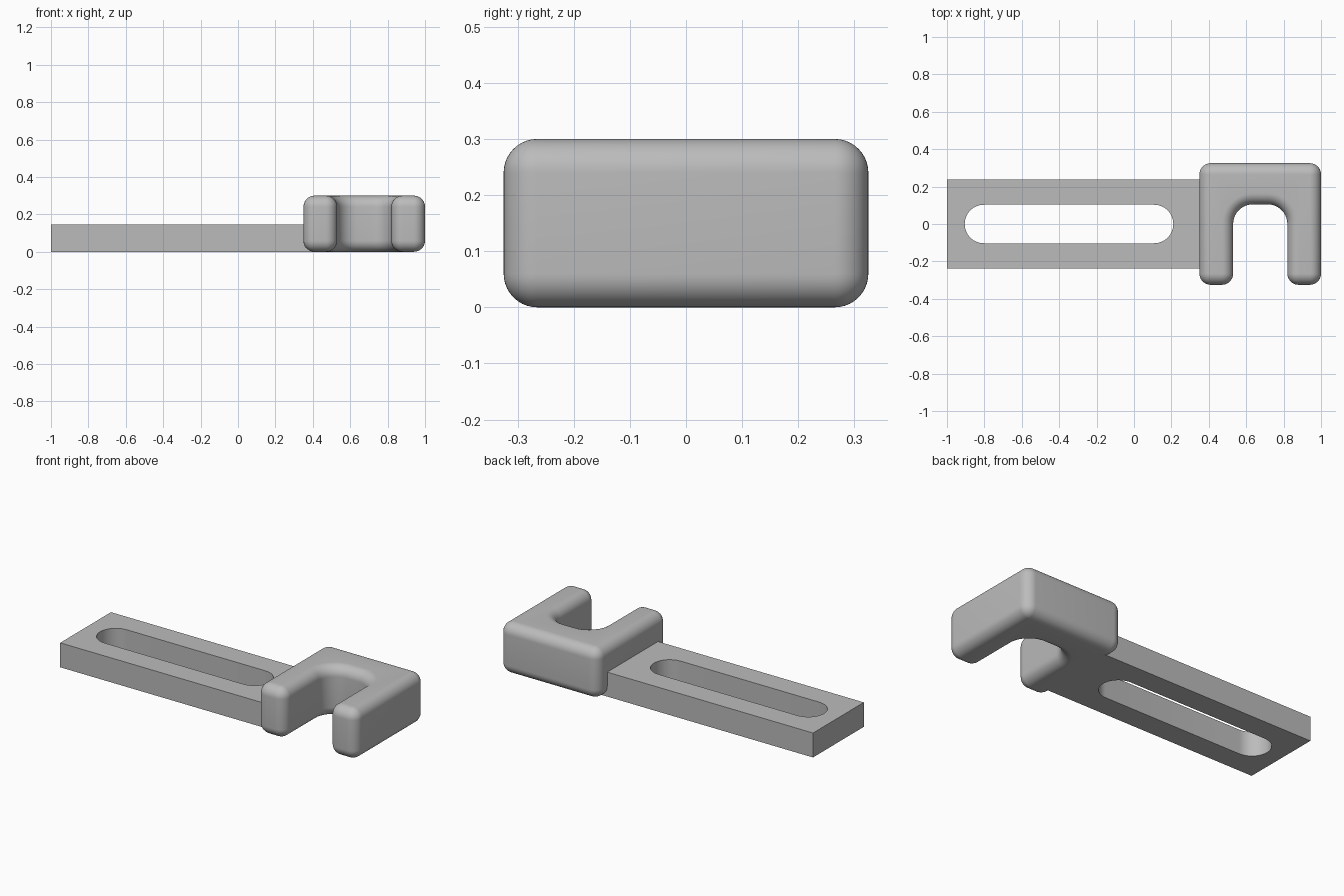
import bpy, bmesh, math
from mathutils import Vector

if "Cube" in bpy.data.objects:
    bpy.data.objects.remove(bpy.data.objects["Cube"], do_unlink=True)

grey = bpy.data.materials.new("plain grey")
grey.use_nodes = True
colour = (0.5, 0.5, 0.5, 1)
grey.diffuse_color = colour
grey.node_tree.nodes["Principled BSDF"].inputs["Base Color"].default_value = colour


def finish(obj):
    bpy.ops.object.select_all(action='DESELECT')
    obj.select_set(True)
    bpy.context.view_layer.objects.active = obj
    if obj.type == 'CURVE':
        bpy.ops.object.convert(target='MESH')
    bpy.ops.object.shade_smooth_by_angle(angle=math.radians(35))


# Slotted bar: rectangle with a round-ended slot, extruded
def slot_points(x0, x1, r, steps=24):
    pts = []
    for cx, start in ((x1 - r, -math.pi / 2), (x0 + r, math.pi / 2)):
        for i in range(steps + 1):
            a = start + math.pi * i / steps
            pts.append((cx + r * math.cos(a), r * math.sin(a)))
    return pts


HEIGHT = 0.145
curve = bpy.data.curves.new("slotted_bar", 'CURVE')
curve.dimensions = '2D'
curve.fill_mode = 'BOTH'
curve.extrude = HEIGHT / 2
rectangle = [(-1, -0.238), (0.44, -0.238), (0.44, 0.238), (-1, 0.238)]
for points in (rectangle, slot_points(-0.905, 0.21, 0.103)):
    spline = curve.splines.new('POLY')
    spline.points.add(len(points) - 1)
    for p, (x, y) in zip(spline.points, points):
        p.co = (x, y, 0, 1)
    spline.use_cyclic_u = True
curve.materials.append(grey)
bar = bpy.data.objects.new("slotted_bar", curve)
bar.location.z = HEIGHT / 2
bpy.context.collection.objects.link(bar)
finish(bar)

# Fork head: U-shaped outline, every rim rounded over
ROUND, INNER, TOP, STEPS = 0.06, 0.105, 0.3, 10
CORNERS = [(0.35, -0.325), (0.53, -0.325), (0.53, 0.105), (0.82, 0.105),
           (0.82, -0.325), (1, -0.325), (1, 0.325), (0.35, 0.325)]


def outline(inset):
    """U outline with rounded corners, shrunk inwards by inset."""
    pts = [Vector(c) for c in CORNERS]
    result = []
    for i, corner in enumerate(pts):
        d_in = (corner - pts[i - 1]).normalized()
        d_out = (pts[(i + 1) % len(pts)] - corner).normalized()
        convex = d_in.cross(d_out) > 0
        r = ROUND if convex else INNER
        centre = corner + r * (d_out - d_in)
        r += -inset if convex else inset
        for k in range(STEPS + 1):
            a = math.pi / 2 * k / STEPS
            result.append(centre + r * (d_in * math.sin(a) - d_out * math.cos(a)))
    return result


# Levels follow a quarter circle at the bottom and again at the top
levels = []
for k in range(STEPS + 1):
    a = math.pi / 2 * k / STEPS
    levels.append((ROUND * (1 - math.sin(a)), ROUND * (1 - math.cos(a))))
levels += [(inset, TOP - z) for inset, z in reversed(levels)]

bm = bmesh.new()
rings = [[bm.verts.new((p.x, p.y, z)) for p in outline(inset)] for inset, z in levels]
for low, high in zip(rings, rings[1:]):
    for i in range(len(low)):
        j = (i + 1) % len(low)
        bm.faces.new((low[i], low[j], high[j], high[i]))
bm.faces.new(rings[-1])
bm.faces.new(rings[0][::-1])
bmesh.ops.remove_doubles(bm, verts=bm.verts, dist=1e-5)
bmesh.ops.recalc_face_normals(bm, faces=bm.faces)
mesh = bpy.data.meshes.new("fork_head")
bm.to_mesh(mesh)
bm.free()
mesh.materials.append(grey)
fork = bpy.data.objects.new("fork_head", mesh)
bpy.context.collection.objects.link(fork)
finish(fork)
